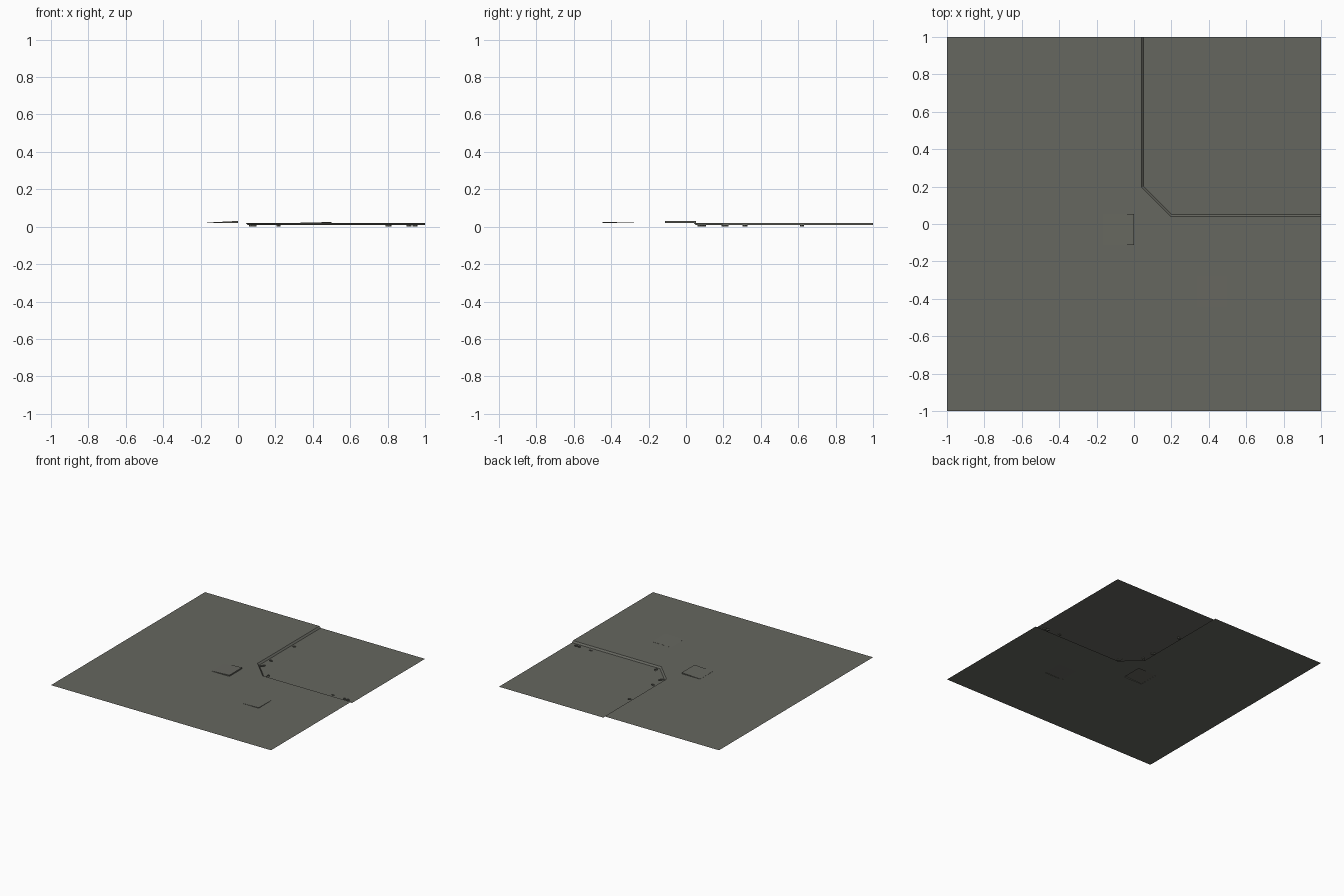
import bpy, bmesh, math

if "Cube" in bpy.data.objects:
    bpy.data.objects.remove(bpy.data.objects["Cube"])

WALK_Z, ROAD_Z, PIT_Z = 0.021, 0.008, 0.0
TILE = 1 / 6


def material(name, rgb):
    m = bpy.data.materials.new(name)
    m.diffuse_color = (*rgb, 1)
    m.use_nodes = True
    m.node_tree.nodes["Principled BSDF"].inputs["Base Color"].default_value = m.diffuse_color
    return m


concrete = material("grey concrete", (0.133, 0.136, 0.116))
asphalt = material("grey asphalt", (0.131, 0.134, 0.114))


def finish(bm, name, mat):
    me = bpy.data.meshes.new(name)
    bm.to_mesh(me)
    bm.free()
    me.materials.append(mat)
    ob = bpy.data.objects.new(name, me)
    bpy.context.collection.objects.link(ob)
    return ob


def loop(bm, pts, z):
    vs = [bm.verts.new((x, y, z)) for x, y in pts]
    es = [bm.edges.new((vs[i], vs[(i + 1) % len(vs)])) for i in range(len(vs))]
    return vs, es


def flat_sheet(name, outline, holes, z, mat):
    """Flat upward-facing sheet with holes cut in it."""
    bm = bmesh.new()
    edges = []
    for pts in [outline] + holes:
        edges += loop(bm, pts, z)[1]
    bmesh.ops.triangle_fill(bm, edges=edges, use_beauty=True)
    bm.normal_update()
    for f in bm.faces:
        if f.normal.z < 0:
            f.normal_flip()
    return finish(bm, name, mat)


def square(x, y):
    return [(x, y), (x + TILE, y), (x + TILE, y + TILE), (x, y + TILE)]


def pit_outline(x, y, rx, ry, turn):
    pts = []
    for i in range(7):
        a = math.tau * i / 7
        k = 1 + 0.18 * math.sin(2.3 * i + x * 9)
        u, v = rx * k * math.cos(a), ry * k * math.sin(a)
        pts.append((x + u * math.cos(turn) - v * math.sin(turn),
                    y + u * math.sin(turn) + v * math.cos(turn)))
    return pts


# kerb line: top edge and foot, running round a cut corner
kerb_top = [(1, 0.04), (0.196, 0.04), (0.04, 0.196), (0.04, 1)]
kerb_foot = [(1, 0.052), (0.201, 0.052), (0.052, 0.201), (0.052, 1)]

# loose paving slabs: corner and heights (SW, SE, NE, NW)
slabs = [("raised_slab", -TILE, -0.112, (0.022, 0.031, 0.031, 0.022)),
         ("settled_slab", 1 / 3, -0.446, (0.0215, 0.025, 0.0225, 0.021))]

# pavement
flat_sheet("pavement", [(-1, -1), (1, -1)] + kerb_top + [(-1, 1)],
           [square(x, y) for _, x, y, _ in slabs], WALK_Z, concrete)

# tilted slabs with short skirts
for name, x, y, heights in slabs:
    bm = bmesh.new()
    pts = square(x, y)
    low = [bm.verts.new((*p, WALK_Z)) for p in pts]
    top = [bm.verts.new((*p, z)) for p, z in zip(pts, heights)]
    bm.faces.new(top)
    for i in range(4):
        j = (i + 1) % 4
        bm.faces.new((low[i], low[j], top[j], top[i]))
    finish(bm, name, concrete)

# kerb face
bm = bmesh.new()
top = [bm.verts.new((*p, WALK_Z)) for p in kerb_top]
foot = [bm.verts.new((*p, ROAD_Z)) for p in kerb_foot]
for i in range(3):
    bm.faces.new((foot[i], top[i], top[i + 1], foot[i + 1]))
bm.normal_update()
for f in bm.faces:
    if f.normal.z < 0:
        f.normal_flip()
finish(bm, "kerb", concrete)

# road with small worn pits along the kerb
pits = [pit_outline(*p) for p in [
    (0.076, 0.62, 0.015, 0.010, 0.2), (0.079, 0.316, 0.016, 0.011, -0.5),
    (0.081, 0.207, 0.022, 0.012, 0.9), (0.215, 0.083, 0.021, 0.011, 1.9),
    (0.805, 0.085, 0.014, 0.006, 0.1), (0.914, 0.080, 0.012, 0.014, 0.3),
    (0.945, 0.078, 0.012, 0.015, 0.0)]]
flat_sheet("road", kerb_foot[::-1] + [(1, 0.052), (1, 1)][1:], pits, ROAD_Z, asphalt)

bm = bmesh.new()
for pts in pits:
    rim = [bm.verts.new((*p, ROAD_Z)) for p in pts]
    base = [bm.verts.new((*p, PIT_Z)) for p in pts]
    bm.faces.new(base)
    for i in range(len(pts)):
        j = (i + 1) % len(pts)
        bm.faces.new((rim[i], rim[j], base[j], base[i]))
finish(bm, "road_pits", asphalt)
